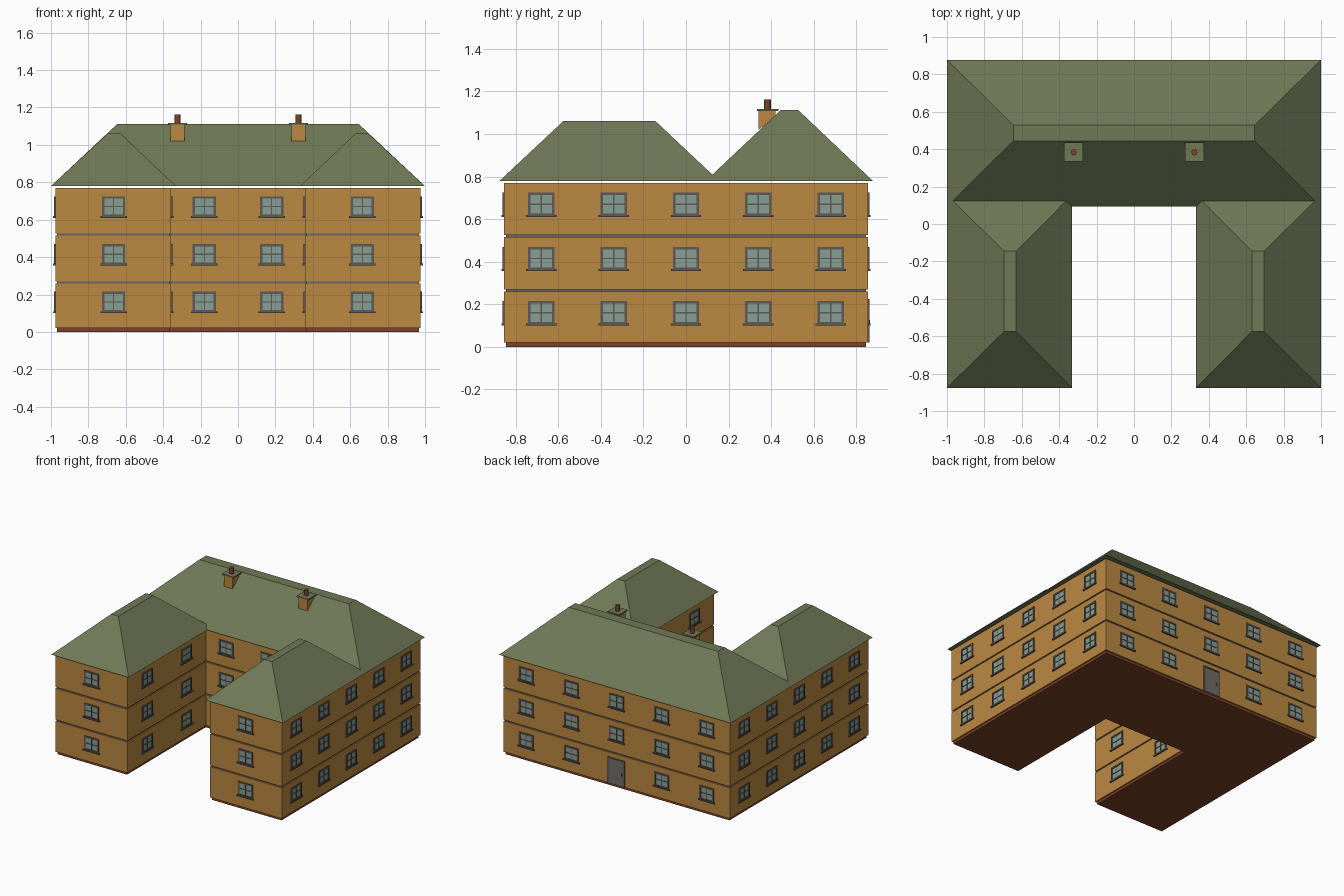
import bpy, bmesh, math
from mathutils import Matrix, Vector

if "Cube" in bpy.data.objects:
    bpy.data.objects.remove(bpy.data.objects["Cube"])


def material(name, r, g, b):
    m = bpy.data.materials.new(name)
    m.diffuse_color = (r, g, b, 1)
    m.use_nodes = True
    m.node_tree.nodes["Principled BSDF"].inputs["Base Color"].default_value = m.diffuse_color
    return m


WALL = material("ochre wall", 0.50, 0.25, 0.053)
ROOF = material("green roof", 0.16, 0.19, 0.094)
BASE = material("brick red", 0.20, 0.055, 0.022)
BAND = material("grey band", 0.14, 0.14, 0.15)
FRAME = material("window frame grey", 0.115, 0.10, 0.09)
GLASS = material("pale glass", 0.25, 0.35, 0.30)
DOOR = material("door grey", 0.17, 0.15, 0.14)


def finish(bm, name, mat):
    bmesh.ops.recalc_face_normals(bm, faces=bm.faces)
    me = bpy.data.meshes.new(name)
    bm.to_mesh(me)
    bm.free()
    me.materials.append(mat)
    ob = bpy.data.objects.new(name, me)
    bpy.context.collection.objects.link(ob)
    return ob


def add_box(bm, lo, hi, mat=Matrix()):
    lo, hi = Vector(lo), Vector(hi)
    m = mat @ Matrix.Translation((lo + hi) / 2) @ Matrix.Diagonal((*(hi - lo), 1))
    bmesh.ops.create_cube(bm, size=1, matrix=m)


# U-shaped plan, shrunk by d on every side
X, Y, XI, YI = 0.977, 0.855, 0.357, 0.115


def storey(name, z0, z1, d, mat):
    x, y, xi, yi = X - d, Y - d, XI + d, YI + d
    plan = [(-x, -y), (-xi, -y), (-xi, yi), (xi, yi), (xi, -y), (x, -y), (x, y), (-x, y)]
    bm = bmesh.new()
    f = bm.faces.new([bm.verts.new((px, py, z0)) for px, py in plan])
    ext = bmesh.ops.extrude_face_region(bm, geom=[f])
    top = [v for v in ext["geom"] if isinstance(v, bmesh.types.BMVert)]
    bmesh.ops.translate(bm, verts=top, vec=(0, 0, z1 - z0))
    finish(bm, name, mat)


storey("plinth", 0, 0.02, 0.01, BASE)
for i in range(3):
    z = 0.255 * i
    storey(f"storey_{i + 1}", 0.02 if i == 0 else z + 0.015, z + 0.26, 0, WALL)
    if i < 2:
        storey(f"band_{i + 1}", z + 0.26, z + 0.27, 0.008, BAND)


# Hipped roofs with a narrow flat top
def hip_roof(name, eave, top, z1, z0=0.78):
    bm = bmesh.new()
    rings = []
    for (xa, xb, ya, yb), z in ((eave, z0), (top, z1)):
        rings.append([bm.verts.new((x, y, z)) for x, y in
                      ((xa, ya), (xb, ya), (xb, yb), (xa, yb))])
    bm.faces.new(rings[0])
    bm.faces.new(rings[1])
    for i in range(4):
        j = (i + 1) % 4
        bm.faces.new((rings[0][i], rings[0][j], rings[1][j], rings[1][i]))
    finish(bm, name, ROOF)


hip_roof("main_roof", (-1, 1, 0.093, 0.878), (-0.645, 0.645, 0.445, 0.528), 1.112)
hip_roof("right_wing_roof", (0.332, 1, -0.876, 0.155), (0.63, 0.695, -0.575, -0.145), 1.062)
hip_roof("left_wing_roof", (-1, -0.332, -0.876, 0.155), (-0.695, -0.63, -0.575, -0.145), 1.062)

# Chimneys
for side, x in (("left", -0.323), ("right", 0.323)):
    bm = bmesh.new()
    add_box(bm, (x - 0.038, 0.34, 0.95 + 0.07), (x + 0.038, 0.42, 1.107))
    # foot follows the roof slope
    for v in bm.verts:
        if v.co.z < 1.05 and v.co.y > 0.4:
            v.co.z = 1.08
    finish(bm, f"{side}_chimney_stack", WALL)
    bm = bmesh.new()
    add_box(bm, (x - 0.05, 0.333, 1.107), (x + 0.05, 0.435, 1.117))
    finish(bm, f"{side}_chimney_cap", ROOF)
    bm = bmesh.new()
    bmesh.ops.create_cone(bm, cap_ends=True, segments=12, radius1=0.016, radius2=0.016,
                          depth=0.045, matrix=Matrix.Translation((x, 0.383, 1.139)))
    finish(bm, f"{side}_chimney_pot", BASE)

# Windows: local frame has -y pointing out of the wall
frames, panes = bmesh.new(), bmesh.new()
W, H, T = 0.062, 0.055, 0.012


def placed(x, y, z, turn):
    return Matrix.Translation((x, y, z)) @ Matrix.Rotation(math.radians(turn), 4, 'Z')


def window(x, y, z, turn):
    m = placed(x, y, z, turn)
    add_box(panes, (-W + T, -0.002, -H + T), (W - T, 0.002, H - T), m)
    for s in (-1, 1):
        a, b = sorted((s * W, s * (W - T)))
        add_box(frames, (a, -0.007, -H), (b, 0.002, H), m)
        a, b = sorted((s * H, s * (H - T)))
        add_box(frames, (-W + T, -0.007, a), (W - T, 0.002, b), m)
    add_box(frames, (-0.003, -0.005, -H + T), (0.003, 0.001, H - T), m)
    add_box(frames, (-W + T, -0.005, -0.003), (W - T, 0.001, 0.003), m)
    add_box(frames, (-0.071, -0.011, -H - 0.005), (0.071, 0.002, -H + 0.005), m)


for floor in range(3):
    z = 0.16 + 0.255 * floor
    for i in range(-2, 3):
        window(X, 0.34 * i, z, 90)
        window(-X, 0.34 * i, z, -90)
        if floor or i:
            window(0.39 * i, Y, z, 180)
    for s in (-1, 1):
        window(s * 0.665, -Y, z, 0)
        window(s * 0.18, YI, z, 0)
        for y in (-0.612, -0.128):
            window(s * XI, y, z, -90 * s)
finish(frames, "window_frames", FRAME)
finish(panes, "window_panes", GLASS)

# Back door with surround and handle
m = placed(0, Y, 0, 180)
bm = bmesh.new()
add_box(bm, (-0.062, -0.004, 0.02), (0.062, 0.002, 0.215), m)
finish(bm, "door", DOOR)
bm = bmesh.new()
for s in (-1, 1):
    a, b = sorted((s * 0.062, s * 0.072))
    add_box(bm, (a, -0.008, 0.02), (b, 0.002, 0.225), m)
add_box(bm, (-0.062, -0.008, 0.215), (0.062, 0.002, 0.225), m)
add_box(bm, (0.042, -0.009, 0.105), (0.05, -0.004, 0.125), m)
finish(bm, "door_surround", FRAME)
